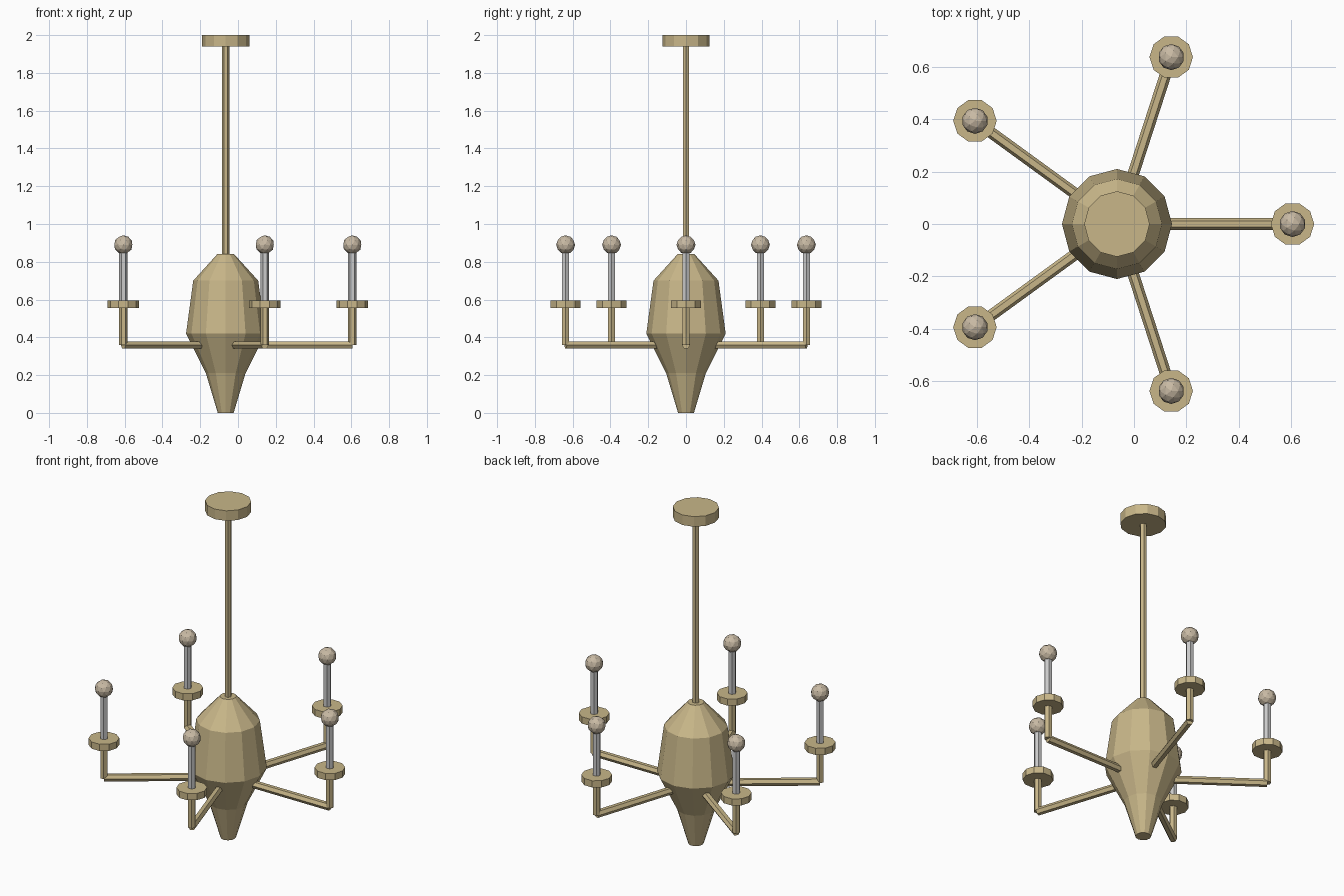
import bpy, bmesh, math
from mathutils import Matrix, Vector

if "Cube" in bpy.data.objects:
    bpy.data.objects.remove(bpy.data.objects["Cube"])

CENTRE_X = -0.065
ARM_REACH = 0.67
ARM_Z = 0.36


def make_material(name, rgb):
    mat = bpy.data.materials.new(name)
    mat.use_nodes = True
    mat.diffuse_color = (*rgb, 1)
    mat.node_tree.nodes["Principled BSDF"].inputs["Base Color"].default_value = (*rgb, 1)
    return mat


brass = make_material("pale brass", (0.58, 0.47, 0.25))
candle_grey = make_material("candle grey", (0.6, 0.6, 0.6))
bulb_cream = make_material("bulb cream", (0.58, 0.49, 0.37))


def add_object(name, bm, mat, matrix):
    mesh = bpy.data.meshes.new(name)
    bmesh.ops.recalc_face_normals(bm, faces=bm.faces)
    bm.to_mesh(mesh)
    bm.free()
    mesh.materials.append(mat)
    obj = bpy.data.objects.new(name, mesh)
    obj.matrix_world = matrix
    bpy.context.collection.objects.link(obj)
    return obj


def lathe(name, profile, sides, mat, matrix):
    """Faceted solid of revolution from (radius, height) pairs, capped at both ends."""
    bm = bmesh.new()
    rings = []
    for r, z in profile:
        angles = [math.tau * i / sides for i in range(sides)]
        rings.append([bm.verts.new((r * math.cos(a), r * math.sin(a), z)) for a in angles])
    for low, high in zip(rings, rings[1:]):
        for i in range(sides):
            j = (i + 1) % sides
            bm.faces.new((low[i], low[j], high[j], high[i]))
    bm.faces.new(rings[0][::-1])
    bm.faces.new(rings[-1])
    return add_object(name, bm, mat, matrix)


def tube(name, radius, low, high, sides, mat, matrix):
    return lathe(name, [(radius, low), (radius, high)], sides, mat, matrix)


# Central column
axis = Matrix.Translation((CENTRE_X, 0, 0))
body = [(0.042, 0), (0.105, 0.21), (0.21, 0.42), (0.172, 0.70), (0.045, 0.84)]
lathe("body", body, 12, brass, axis)
tube("hanging_rod", 0.019, 0.82, 1.95, 6, brass, axis)
tube("ceiling_plate", 0.125, 1.94, 2.0, 12, brass, axis)

# Five arms, each with an upright, drip pan, candle and bulb
for n in range(5):
    turn = math.tau * n / 5
    spoke = axis @ Matrix.Rotation(turn, 4, "Z")
    along = spoke @ Matrix.Translation((0, 0, ARM_Z)) @ Matrix.Rotation(math.pi / 2, 4, "Y")
    # quarter turn puts the tube's corners on its left and right
    along = along @ Matrix.Rotation(math.pi / 2, 4, "Z")
    tube(f"arm_{n + 1}", 0.022, 0.1, ARM_REACH, 6, brass, along)

    tip = Matrix.Translation(spoke @ Vector((ARM_REACH, 0, 0)))
    tube(f"upright_{n + 1}", 0.022, ARM_Z, 0.56, 6, brass, tip)
    tube(f"drip_pan_{n + 1}", 0.083, 0.555, 0.595, 10, brass, tip)
    tube(f"candle_{n + 1}", 0.022, 0.59, 0.855, 6, candle_grey, tip)

    bm = bmesh.new()
    bmesh.ops.create_icosphere(bm, subdivisions=2, radius=0.05)
    add_object(f"bulb_{n + 1}", bm, bulb_cream, tip @ Matrix.Translation((0, 0, 0.89)))
